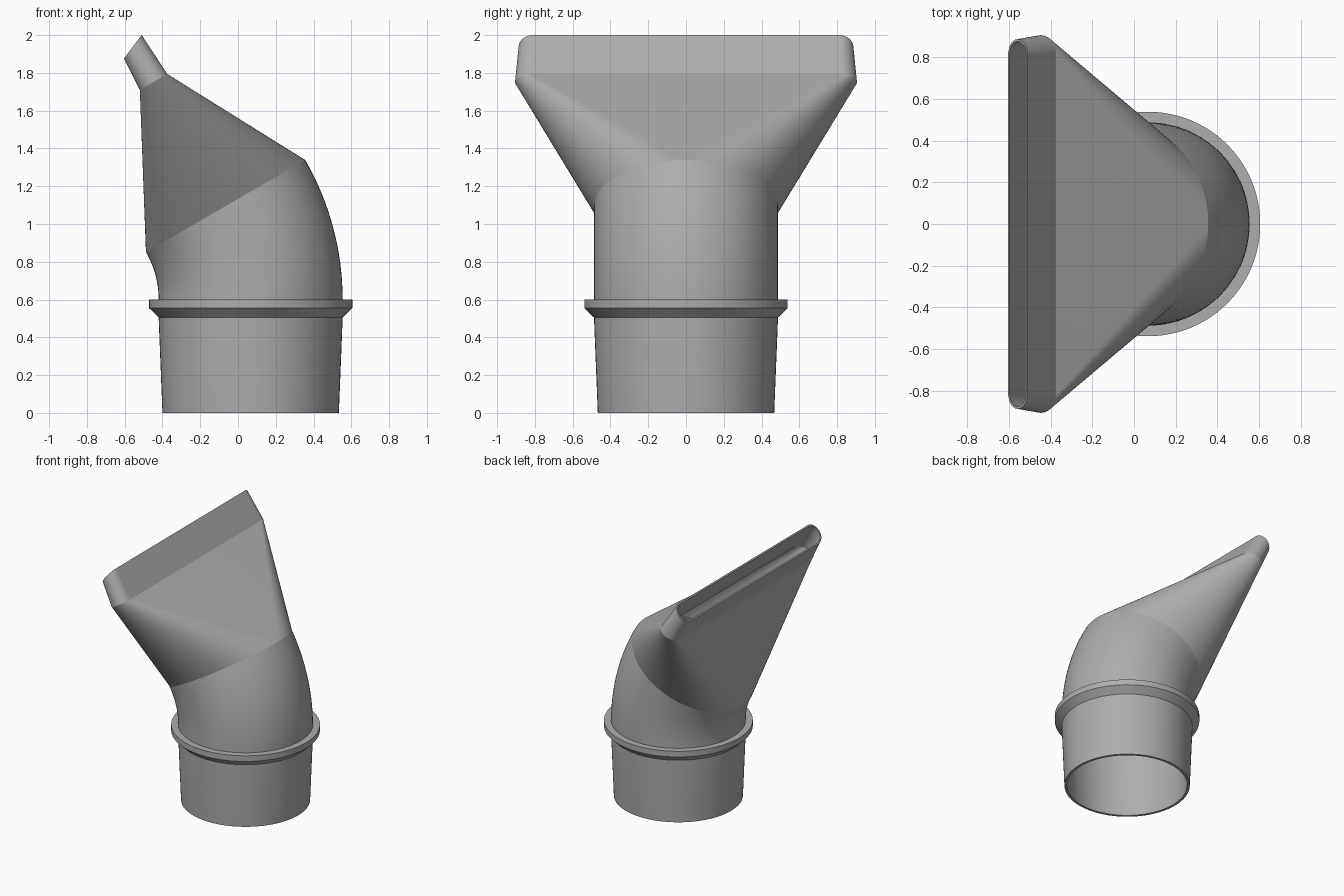
import bpy
import bmesh
import math
from mathutils import Vector

cube = bpy.data.objects.get("Cube")
if cube:
    bpy.data.objects.remove(cube, do_unlink=True)

GREY = (0.42, 0.42, 0.42, 1)
plastic = bpy.data.materials.new("grey plastic")
plastic.use_nodes = True
plastic.diffuse_color = GREY
plastic.node_tree.nodes["Principled BSDF"].inputs["Base Color"].default_value = GREY

HALF_STEPS = 56
AXIS_X = 0.067       # pipe axis
RADIUS = 0.487       # pipe outer radius
WALL = 0.02
SLOT_WALL = 0.012
BEND = math.radians(30)


def ring(x, z, radius, tilt=0, spread=0):
    """Stadium section: two half circles pushed apart along y by spread."""
    across = Vector((math.cos(tilt), 0, math.sin(tilt)))
    points = []
    for side in (1, -1):
        for i in range(HALF_STEPS + 1):
            a = math.pi * i / HALF_STEPS
            points.append(Vector((x, side * spread, z))
                          + across * (side * radius * math.cos(a))
                          + Vector((0, side * radius * math.sin(a), 0)))
    return points


def tube(name, outer, inner):
    """Skin a hollow wall through outer rings going up and inner rings."""
    bm = bmesh.new()
    loops = [[bm.verts.new(p) for p in r] for r in outer + inner[::-1]]
    count = len(loops[0])
    for low, high in zip(loops, loops[1:] + loops[:1]):
        for i in range(count):
            j = (i + 1) % count
            bm.faces.new((low[i], low[j], high[j], high[i]))
    bmesh.ops.remove_doubles(bm, verts=bm.verts, dist=0.00001)
    bmesh.ops.recalc_face_normals(bm, faces=bm.faces)
    mesh = bpy.data.meshes.new(name)
    bm.to_mesh(mesh)
    bm.free()
    mesh.materials.append(plastic)
    obj = bpy.data.objects.new(name, mesh)
    bpy.context.collection.objects.link(obj)
    bpy.ops.object.select_all(action='DESELECT')
    obj.select_set(True)
    bpy.context.view_layer.objects.active = obj
    bpy.ops.object.shade_smooth_by_angle(angle=math.radians(20))


def straight(profile, inset=0):
    return [ring(AXIS_X, z, r - inset) for z, r in profile]


# Tapered hose socket
socket = [(0, 0.467), (0.5, RADIUS), (0.6, RADIUS)]
tube("hose_socket", straight(socket), straight(socket, WALL))

# Stop collar with a chamfered underside
collar = [(0.505, RADIUS), (0.555, 0.538), (0.6, 0.538)]
tube("stop_collar", straight(collar),
     [ring(AXIS_X, z, RADIUS - 0.005) for z in (0.505, 0.6)])

# Elbow swept about a pivot on the -x side
BEND_RADIUS = 0.99


def elbow_ring(t, radius):
    a = BEND * t
    return ring(AXIS_X + BEND_RADIUS * (math.cos(a) - 1),
                0.6 + BEND_RADIUS * math.sin(a), radius, a)


steps = [i / 16 for i in range(17)]
tube("elbow", [elbow_ring(t, RADIUS) for t in steps],
     [elbow_ring(t, RADIUS - WALL) for t in steps])


# Round to slot transition
def slot_base(inset=0):
    return ring(-0.447, 1.752, 0.084 - inset, BEND, 0.821)


def slot_tip(inset=0):
    return ring(-0.557, 1.938, 0.078 - inset, math.radians(53), 0.808)


tube("spout_transition", [elbow_ring(1, RADIUS), slot_base()],
     [elbow_ring(1, RADIUS - WALL), slot_base(SLOT_WALL)])

# Flat slot nozzle with a slanted mouth
tube("slot_nozzle", [slot_base(), slot_tip()],
     [slot_base(SLOT_WALL), slot_tip(SLOT_WALL)])
